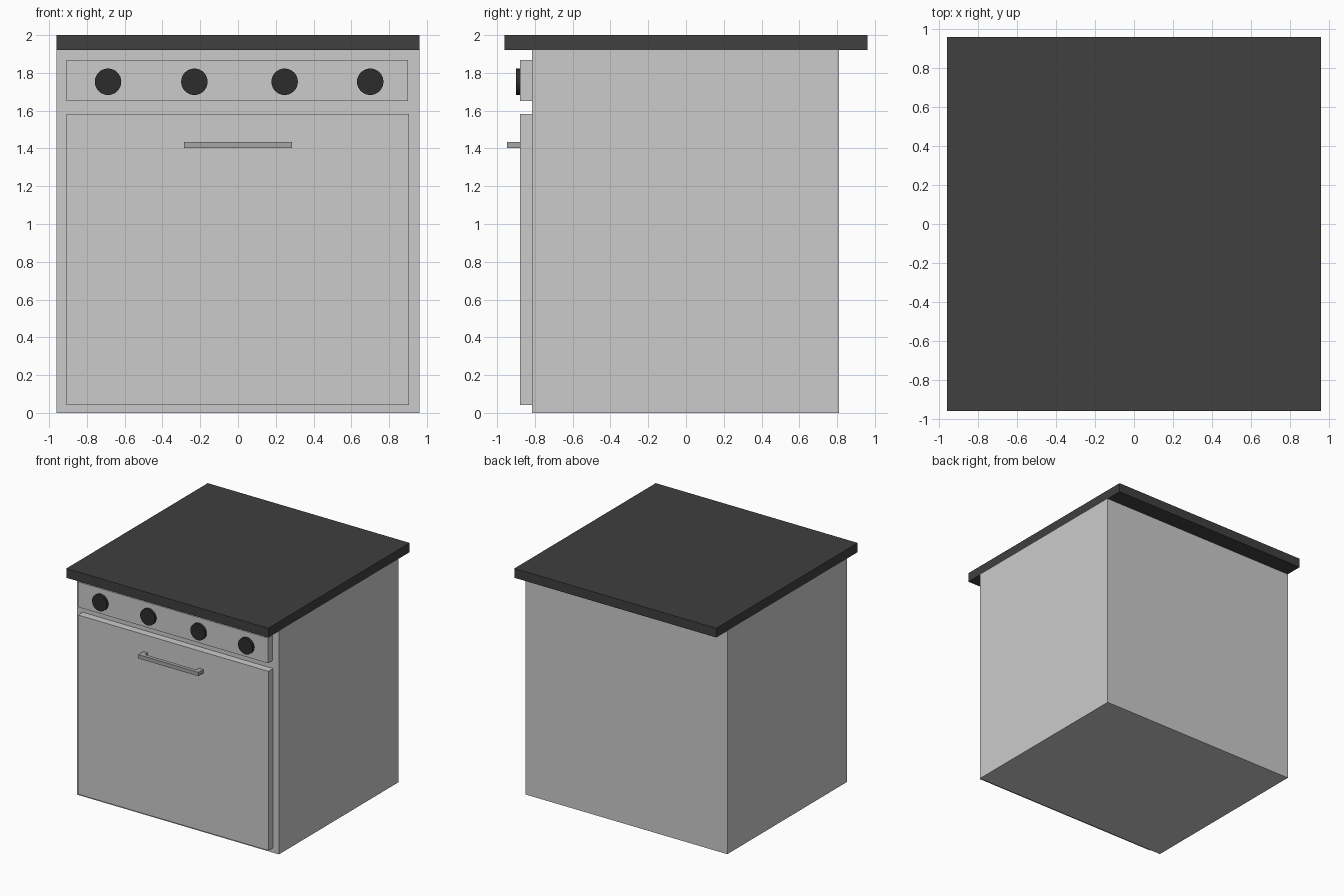
import bpy, bmesh
from math import radians

if "Cube" in bpy.data.objects:
    bpy.data.objects.remove(bpy.data.objects["Cube"])


def material(name, value):
    mat = bpy.data.materials.new(name)
    mat.diffuse_color = (value, value, value, 1)
    mat.use_nodes = True
    mat.node_tree.nodes["Principled BSDF"].inputs["Base Color"].default_value = mat.diffuse_color
    return mat


def box(name, x, y, z, mat=None):
    """Box from (min, max) ranges on each axis."""
    bpy.ops.mesh.primitive_cube_add(size=1, location=[sum(r) / 2 for r in (x, y, z)])
    ob = bpy.context.object
    ob.name = name
    ob.scale = [r[1] - r[0] for r in (x, y, z)]
    bpy.ops.object.transform_apply(location=False, rotation=False, scale=True)
    if mat:
        ob.data.materials.append(mat)
    return ob


def prism(name, profile, z0, z1, mat):
    """Extrude an XY outline from z0 up to z1."""
    bm = bmesh.new()
    face = bm.faces.new([bm.verts.new((x, y, z0)) for x, y in profile])
    geom = bmesh.ops.extrude_face_region(bm, geom=[face])["geom"]
    top = [g for g in geom if isinstance(g, bmesh.types.BMVert)]
    bmesh.ops.translate(bm, verts=top, vec=(0, 0, z1 - z0))
    bmesh.ops.recalc_face_normals(bm, faces=bm.faces)
    mesh = bpy.data.meshes.new(name)
    bm.to_mesh(mesh)
    bm.free()
    mesh.materials.append(mat)
    ob = bpy.data.objects.new(name, mesh)
    bpy.context.collection.objects.link(ob)
    return ob


black_top = material("dark_top", 0.05)
black_knob = material("dark_knob", 0.025)
metal = material("mid_grey", 0.38)

BODY_FRONT, PANEL_FRONT = -0.815, -0.878

# Cabinet and overhanging cooktop
box("body", (-0.96, 0.96), (BODY_FRONT, 0.81), (0, 1.92))
box("cooktop", (-0.96, 0.96), (-0.96, 0.96), (1.92, 2.0), black_top)

# Control panel and oven door
box("control_panel", (-0.907, 0.90), (PANEL_FRONT, BODY_FRONT), (1.651, 1.868))
box("oven_door", (-0.907, 0.905), (PANEL_FRONT, BODY_FRONT), (0.042, 1.583))

# Knobs
for i, x in enumerate((-0.688, -0.231, 0.247, 0.70)):
    bpy.ops.mesh.primitive_cylinder_add(
        vertices=32, radius=0.07, depth=0.022,
        location=(x, PANEL_FRONT - 0.011, 1.753), rotation=(radians(90), 0, 0))
    knob = bpy.context.object
    knob.name = f"knob_{i + 1}"
    knob.data.materials.append(black_knob)
    bpy.ops.object.shade_smooth_by_angle(angle=radians(30))

# Door handle: bar with two short legs, one U-shaped outline
w, leg, front, inner = 0.286, 0.042, -0.947, -0.915
prism("door_handle",
      [(-w, PANEL_FRONT), (-w, front), (w, front), (w, PANEL_FRONT),
       (w - leg, PANEL_FRONT), (w - leg, inner),
       (leg - w, inner), (leg - w, PANEL_FRONT)],
      1.402, 1.435, metal)
